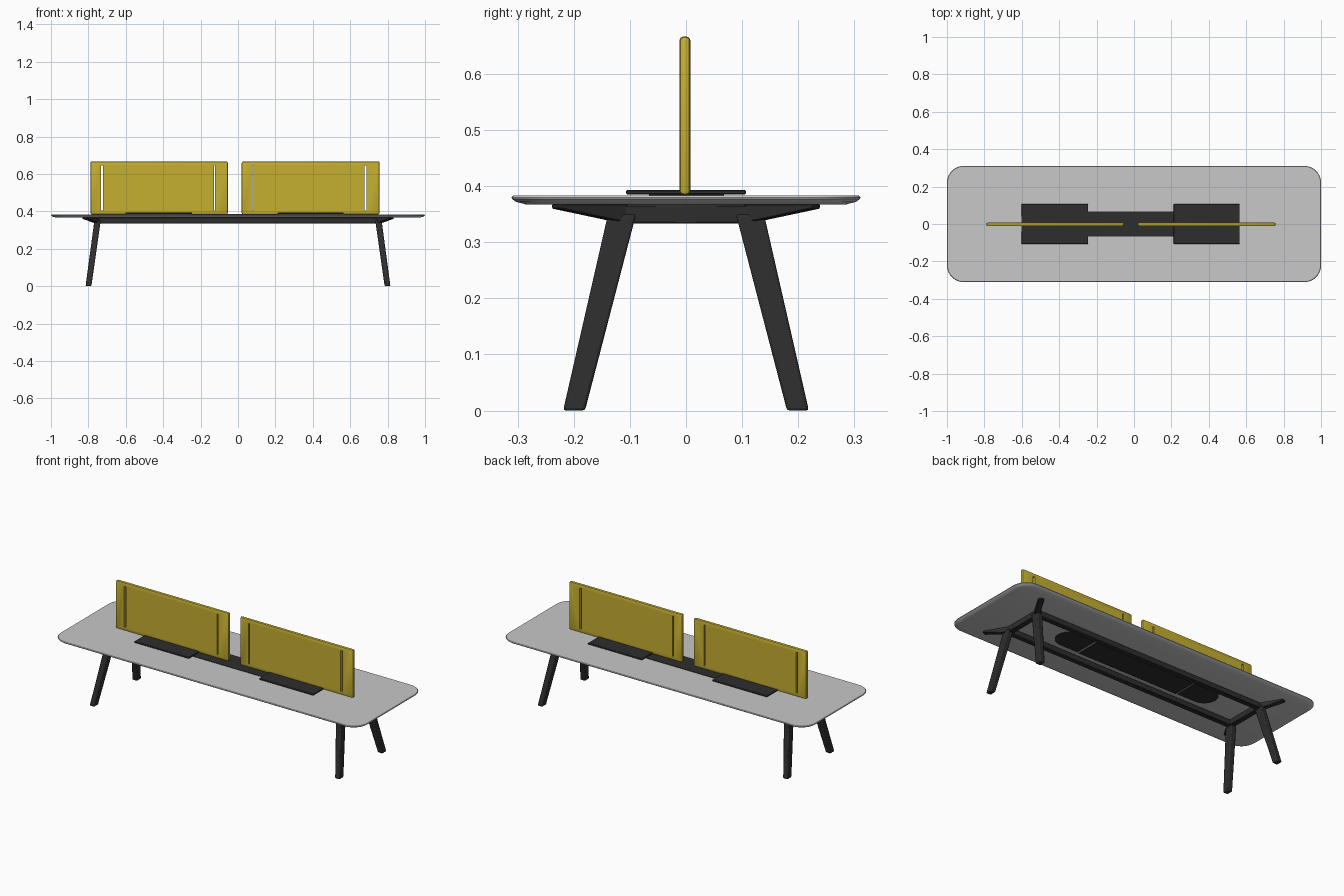
import bpy, bmesh, math
from mathutils import Vector

if "Cube" in bpy.data.objects:
    bpy.data.objects.remove(bpy.data.objects["Cube"])


def material(name, col):
    m = bpy.data.materials.new(name)
    m.diffuse_color = (*col, 1)
    m.use_nodes = True
    m.node_tree.nodes["Principled BSDF"].inputs["Base Color"].default_value = m.diffuse_color
    return m


GREY = material("light grey", (0.58, 0.58, 0.58))
DARK = material("charcoal", (0.027, 0.027, 0.027))
YELLOW = material("mustard yellow", (0.56, 0.43, 0.03))


def finish(name, bm, mat, bevel=0, segments=2):
    bmesh.ops.recalc_face_normals(bm, faces=bm.faces)
    me = bpy.data.meshes.new(name)
    bm.to_mesh(me)
    bm.free()
    ob = bpy.data.objects.new(name, me)
    bpy.context.collection.objects.link(ob)
    me.materials.append(mat)
    if bevel:
        mod = ob.modifiers.new("bevel", 'BEVEL')
        mod.width, mod.segments, mod.limit_method = bevel, segments, 'ANGLE'
    return ob


def loft(name, rings, mat, bevel=0, segments=2):
    """Skin matching closed rings of points and cap both ends."""
    bm = bmesh.new()
    vs = [[bm.verts.new(p) for p in r] for r in rings]
    n = len(vs[0])
    for a, b in zip(vs, vs[1:]):
        for i in range(n):
            bm.faces.new((a[i], a[(i + 1) % n], b[(i + 1) % n], b[i]))
    bm.faces.new(vs[0][::-1])
    bm.faces.new(vs[-1])
    return finish(name, bm, mat, bevel, segments)


def rect(x0, x1, y0, y1, z):
    return [(x0, y0, z), (x1, y0, z), (x1, y1, z), (x0, y1, z)]


def box(name, x0, x1, y0, y1, z0, z1, mat, bevel=0, segments=2):
    return loft(name, [rect(x0, x1, y0, y1, z0), rect(x0, x1, y0, y1, z1)], mat, bevel, segments)


def rounded(hx, hy, r, z, n=10):
    pts = []
    for k, (sx, sy) in enumerate(((1, 1), (-1, 1), (-1, -1), (1, -1))):
        for i in range(n + 1):
            a = math.pi / 2 * (k + i / n)
            pts.append((sx * (hx - r) + r * math.cos(a), sy * (hy - r) + r * math.sin(a), z))
    return pts


# Table top: thin rounded slab with an undercut edge
top = loft("table_top", [rounded(1 - d, 0.311 - d, 0.09 - d, z) for d, z in
                         ((0.027, 0.367), (0.008, 0.372), (0.001, 0.377), (0, 0.380), (0.003, 0.383))], GREY)

# Desk dividers with two vertical slots each
for side, x0, x1, slots in (("left", -0.789, -0.054, ((-0.727, 0.006), (-0.126, 0.003))),
                            ("right", 0.02, 0.757, ((0.682, 0.006), (0.08, 0.003)))):
    panel = box(side + "_divider", x0, x1, -0.012, 0.008, 0.384, 0.667, YELLOW, 0.008, 2)
    for x, w in slots:
        cut = box("slot_cutter", x - w, x + w, -0.1, 0.1, 0.405, 0.645, YELLOW)
        mod = panel.modifiers.new("slot", 'BOOLEAN')
        mod.operation, mod.solver, mod.object = 'DIFFERENCE', 'EXACT', cut
        cut.hide_render = True
    # bake the slots, then discard the cutters
    bpy.context.view_layer.update()
    dg = bpy.context.evaluated_depsgraph_get()
    baked = bpy.data.meshes.new_from_object(panel.evaluated_get(dg))
    cutters = [m.object for m in panel.modifiers if m.type == 'BOOLEAN']
    panel.modifiers.clear()
    panel.data = baked
    for c in cutters:
        bpy.data.objects.remove(c)

# Cable covers on top of the table
box("left_cable_cover", -0.602, -0.245, -0.107, 0.107, 0.385, 0.393, DARK, 0.002, 1)
box("right_cable_cover", 0.212, 0.565, -0.107, 0.107, 0.385, 0.393, DARK, 0.002, 1)
box("centre_cable_strip", -0.26, 0.23, -0.066, 0.068, 0.381, 0.3855, DARK)

# Cable opening plates underneath: flat middle piece and two half-round ends
CX, R = -0.018, 0.075
box("cable_tray_middle", CX - 0.325, CX + 0.325, -R, R, 0.362, 0.369, DARK)
for s, side in ((-1, "left"), (1, "right")):
    pts = [(CX + s * 0.337, -R), (CX + s * 0.337, R)]
    for i in range(13):
        a = math.pi / 2 - math.pi * i / 12
        pts.append((CX + s * (0.455 + R * math.cos(a)), R * math.sin(a)))
    loft(side + "_cable_tray_end", [[(x, y, z) for x, y in pts] for z in (0.364, 0.369)], DARK)

# Long rails and cross bars of the under frame
for sy, side in ((-1, "front"), (1, "back")):
    y = sy * 0.117
    box(side + "_rail", -0.75, 0.75, y - 0.015, y + 0.015, 0.334, 0.367, DARK, 0.003, 1)
for sx, side in ((-1, "left"), (1, "right")):
    x = sx * 0.748
    box(side + "_cross_bar", x - 0.016, x + 0.016, -0.117, 0.117, 0.333, 0.367, DARK, 0.003, 1)

# Splayed legs and the tapered diagonal arms that carry the top
for sx, a in ((-1, "left"), (1, "right")):
    for sy, b in ((-1, "front"), (1, "back")):
        foot = [(sx * x, sy * y, z) for x, y, z in rect(0.784, 0.815, 0.18, 0.219, 0)]
        head = [(sx * x, sy * y, z) for x, y, z in rect(0.734, 0.768, 0.089, 0.139, 0.35)]
        loft(f"{b}_{a}_leg", [foot, head], DARK, 0.005, 2)
        p = Vector((sx * 0.745, sy * 0.105, 0))
        q = Vector((sx * 0.82, sy * 0.232, 0))
        d = (q - p).normalized()
        w = Vector((-d.y, d.x, 0)) * 0.015
        rings = []
        for c, z0 in ((p, 0.333), (q, 0.360)):
            rings.append([(v.x, v.y, z) for v, z in
                          ((c - w, z0), (c + w, z0), (c + w, 0.368), (c - w, 0.368))])
        loft(f"{b}_{a}_arm", rings, DARK, 0.002, 1)

# Smooth shading with crisp edges
bpy.ops.object.select_all(action='DESELECT')
for ob in bpy.context.scene.objects:
    ob.select_set(True)
bpy.context.view_layer.objects.active = top
bpy.ops.object.shade_smooth_by_angle(angle=math.radians(30))
